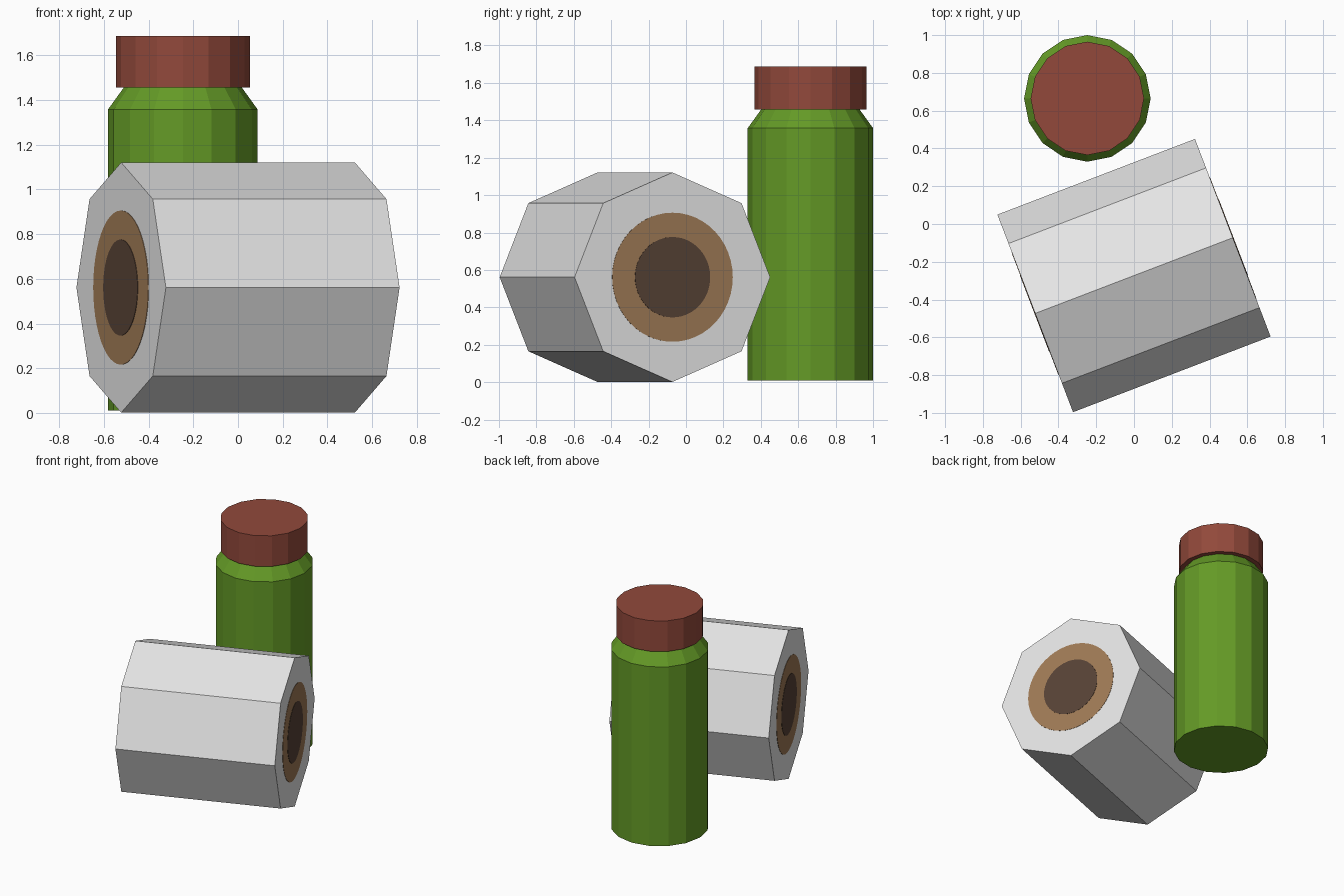
import bpy, bmesh, math
from mathutils import Matrix

if "Cube" in bpy.data.objects:
    bpy.data.objects.remove(bpy.data.objects["Cube"])


def material(name, rgb):
    lin = [((c / 255 + 0.055) / 1.055) ** 2.4 for c in rgb]
    m = bpy.data.materials.new(name)
    m.diffuse_color = (*lin, 1)
    m.use_nodes = True
    m.node_tree.nodes["Principled BSDF"].inputs["Base Color"].default_value = m.diffuse_color
    return m


white = material("paper white", (230, 230, 230))
tan = material("cardboard tan", (160, 123, 86))
dark = material("core dark brown", (88, 67, 54))
green = material("bottle green", (100, 154, 38))
red = material("cap red brown", (146, 73, 59))


def lathe(name, profile, sides, mat, matrix):
    """Closed flat-shaded solid from (radius, height) pairs, turned about local z."""
    bm = bmesh.new()
    rings = [[bm.verts.new((r * math.cos(2 * math.pi * i / sides),
                            r * math.sin(2 * math.pi * i / sides), z))
              for i in range(sides)] for r, z in profile]
    for a, b in zip(rings, rings[1:]):
        for i in range(sides):
            j = (i + 1) % sides
            bm.faces.new((a[i], a[j], b[j], b[i]))
    bm.faces.new(rings[0][::-1])
    bm.faces.new(rings[-1])
    bm.transform(matrix)
    mesh = bpy.data.meshes.new(name)
    bm.to_mesh(mesh)
    bm.free()
    mesh.materials.append(mat)
    ob = bpy.data.objects.new(name, mesh)
    bpy.context.collection.objects.link(ob)
    return ob


# Octagonal paper roll lying on its side, turned in plan
R, HALF = 0.56, 0.56
roll = (Matrix.Translation((0, -0.273, 0.561))
        @ Matrix.Rotation(math.radians(20.95), 4, 'Z')
        @ Matrix.Rotation(math.radians(90), 4, 'Y'))
lathe("paper_roll", [(R, -HALF), (R, HALF)], 8, white, roll)

# Painted core rings on both ends, as thin plates
for side, label in ((1, "right"), (-1, "left")):
    end = roll @ Matrix.Rotation(0 if side > 0 else math.pi, 4, 'X')
    lathe("core_ring_" + label, [(0.345, HALF - 0.001), (0.345, HALF + 0.002)], 48, tan, end)
    lathe("core_hole_" + label, [(0.215, HALF), (0.215, HALF + 0.004)], 48, dark, end)

# Bottle with sloped shoulder, and its cap
spot = Matrix.Translation((-0.247, 0.665, 0))
lathe("bottle_body", [(0.335, 0.01), (0.335, 1.358), (0.263, 1.458)], 16, green, spot)
lathe("bottle_cap", [(0.30, 1.457), (0.30, 1.688)], 16, red, spot)
